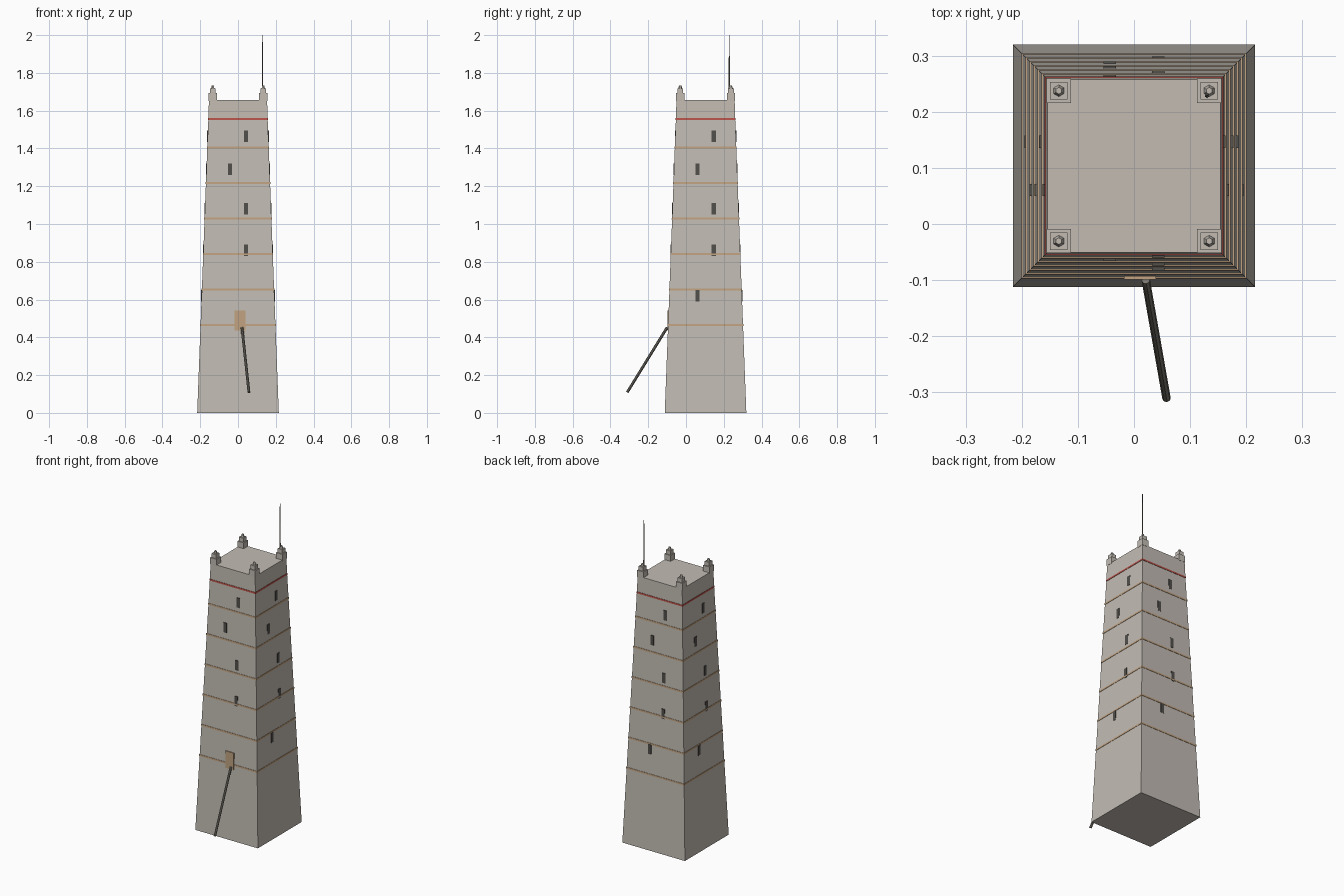
import bpy, bmesh, math
from mathutils import Vector

if "Cube" in bpy.data.objects:
    bpy.data.objects.remove(bpy.data.objects["Cube"], do_unlink=True)

CY = 0.1035            # tower axis in y
PROFILE = [(0, 0.216), (1.555, 0.157), (1.657, 0.154)]   # height, half width


def material(name, rgb):
    m = bpy.data.materials.new(name)
    m.use_nodes = True
    m.diffuse_color = (*rgb, 1)
    m.node_tree.nodes["Principled BSDF"].inputs["Base Color"].default_value = (*rgb, 1)
    return m


stone = material("pale stone", (0.54, 0.50, 0.45))
tan = material("tan trim", (0.54, 0.37, 0.22))
red = material("red trim", (0.50, 0.09, 0.07))
dark = material("dark opening", (0.085, 0.08, 0.072))
grey = material("weathered grey", (0.2, 0.185, 0.155))


def half_at(z):
    for (z0, h0), (z1, h1) in zip(PROFILE, PROFILE[1:]):
        if z <= z1:
            break
    return h0 + (h1 - h0) * (z - z0) / (z1 - z0)


def finish(name, bm, mat):
    bmesh.ops.recalc_face_normals(bm, faces=bm.faces)
    me = bpy.data.meshes.new(name)
    bm.to_mesh(me)
    bm.free()
    me.materials.append(mat)
    ob = bpy.data.objects.new(name, me)
    bpy.context.collection.objects.link(ob)
    return ob


def square_loft(name, sections, mat):
    """Closed solid through square sections (height, half width)."""
    bm = bmesh.new()
    rings = [[bm.verts.new((sx * h, CY + sy * h, z))
              for sx, sy in ((-1, -1), (1, -1), (1, 1), (-1, 1))] for z, h in sections]
    for a, b in zip(rings, rings[1:]):
        for i in range(4):
            j = (i + 1) % 4
            bm.faces.new((a[i], a[j], b[j], b[i]))
    bm.faces.new(rings[0])
    bm.faces.new(rings[-1])
    return finish(name, bm, mat)


def box(name, centre, size, mat, turn=0):
    bm = bmesh.new()
    bmesh.ops.create_cube(bm, size=1)
    bmesh.ops.scale(bm, vec=size, verts=bm.verts)
    ob = finish(name, bm, mat)
    ob.location = centre
    ob.rotation_euler.z = turn
    return ob


def rod(name, start, end, r0, r1, sides, mat):
    a, b = Vector(start), Vector(end)
    bm = bmesh.new()
    bmesh.ops.create_cone(bm, cap_ends=True, segments=sides, radius1=r0, radius2=r1,
                          depth=(b - a).length)
    ob = finish(name, bm, mat)
    ob.location = (a + b) / 2
    ob.rotation_euler = (b - a).to_track_quat("Z", "Y").to_euler()
    return ob


# Tapered shaft
square_loft("tower_shaft", PROFILE, stone)

# String courses
for i, z in enumerate((0.465, 0.653, 0.841, 1.029, 1.217, 1.405, 1.555)):
    square_loft(f"string_course_{i}",
                [(z + dz, half_at(z + dz) + 0.002) for dz in (-0.005, 0.005)],
                red if i == 6 else tan)

# Slit windows, same pattern turned around the four faces
for side in range(4):
    turn = side * math.pi / 2
    for z, offset in ((0.62, -0.043), (0.86, 0.043), (1.08, 0.043), (1.29, -0.043), (1.465, 0.043)):
        if side == 0 and z < 0.7:
            continue                      # the door replaces this one
        out = half_at(z - 0.03) - 0.002
        x = offset * math.cos(turn) + out * math.sin(turn)
        y = offset * math.sin(turn) - out * math.cos(turn)
        box(f"window_{side}_{int(z * 100)}", (x, CY + y, z), (0.022, 0.007, 0.061), dark, turn)

# Raised door and leaning pole
box("door", (0.011, -0.096, 0.488), (0.057, 0.006, 0.106), tan)
rod("leaning_pole", (0.021, -0.1, 0.452), (0.058, -0.311, 0.109), 0.0075, 0.0075, 8, grey)

# Corner pinnacles
for sx in (-1, 1):
    for sy in (-1, 1):
        tag = ("back" if sy > 0 else "front") + ("_left" if sx > 0 else "_right")
        x, y = sx * 0.134, CY + sy * 0.134
        box(f"pinnacle_base_{tag}", (x, y, 1.672), (0.043, 0.043, 0.042), stone)
        box(f"pinnacle_block_{tag}", (x, y, 1.705), (0.031, 0.031, 0.026), stone)
        rod(f"pinnacle_cap_{tag}", (x, y, 1.716), (x, y, 1.734), 0.011, 0.006, 6, stone)

# Mast on the back left pinnacle
rod("mast", (0.13, 0.229, 1.7), (0.13, 0.229, 2.0), 0.0045, 0.0015, 6, grey)
